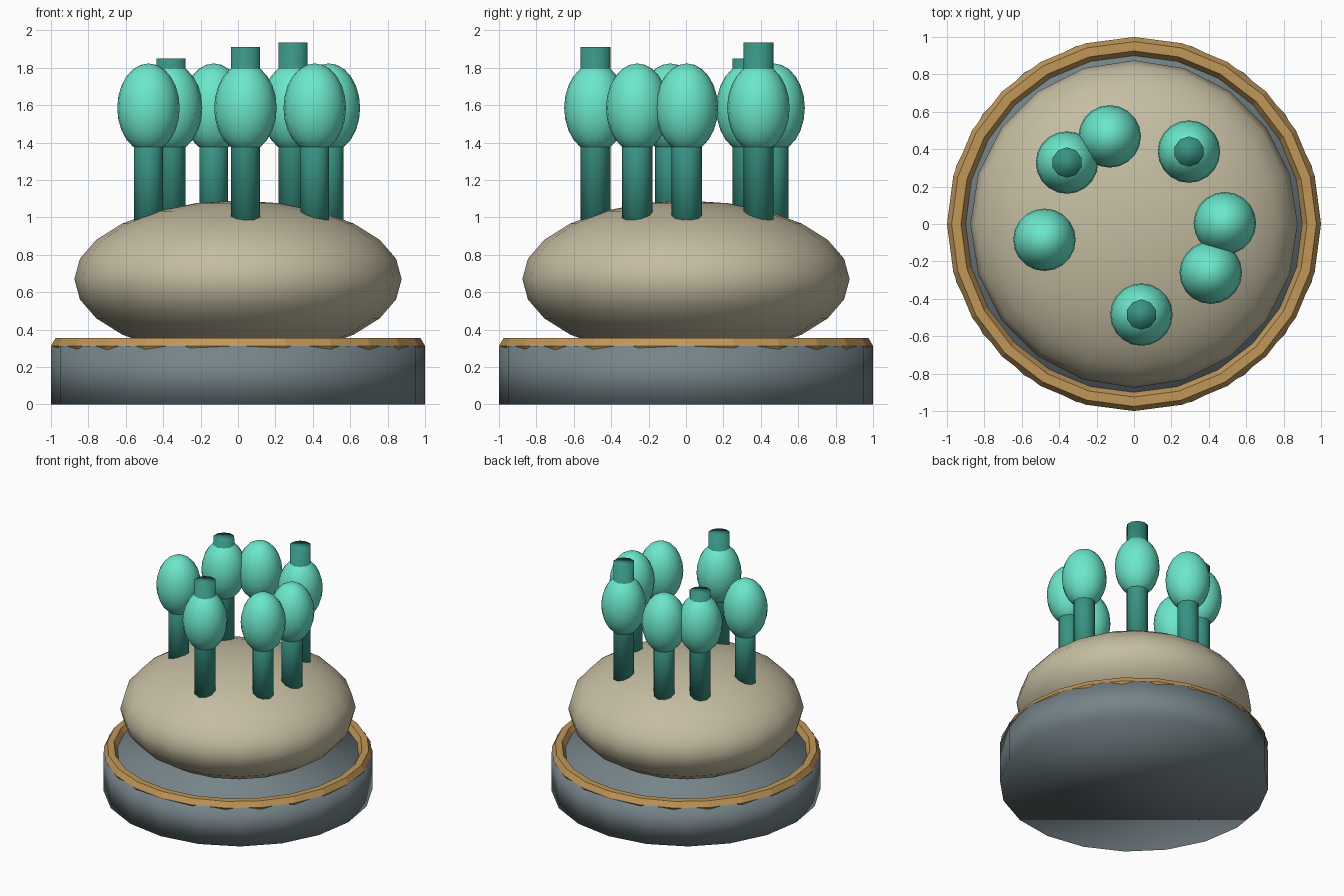
import bpy
from math import cos, sin, radians

if "Cube" in bpy.data.objects:
    bpy.data.objects.remove(bpy.data.objects["Cube"])


def material(name, rgb):
    m = bpy.data.materials.new(name)
    m.diffuse_color = (*rgb, 1.0)
    m.use_nodes = True
    m.node_tree.nodes["Principled BSDF"].inputs["Base Color"].default_value = m.diffuse_color
    return m


SLATE = material("slate", (0.18, 0.23, 0.25))
TAN = material("tan", (0.53, 0.31, 0.10))
SAND = material("sand", (0.56, 0.51, 0.36))
MINT = material("mint", (0.15, 0.80, 0.60))
TEAL = material("teal", (0.04, 0.29, 0.23))


def finish(name, mat, smooth=True):
    ob = bpy.context.object
    ob.name = name
    ob.data.materials.append(mat)
    for p in ob.data.polygons:
        p.use_smooth = smooth
    return ob


def cylinder(name, mat, sides, r, z0, z1, x=0, y=0):
    bpy.ops.mesh.primitive_cylinder_add(vertices=sides, radius=r, depth=z1 - z0,
                                        location=(x, y, (z0 + z1) / 2))
    return finish(name, mat)


def ellipsoid(name, mat, segs, rings, r, h, loc):
    bpy.ops.mesh.primitive_uv_sphere_add(segments=segs, ring_count=rings,
                                         radius=1, location=loc)
    bpy.context.object.scale = (r, r, h)
    return finish(name, mat)


# Round base with a faceted rim
cylinder("base", SLATE, 20, 1.0, 0, 0.313)
bpy.ops.mesh.primitive_torus_add(major_segments=24, minor_segments=6,
                                 major_radius=0.95, minor_radius=0.05,
                                 location=(0, 0, 0.313))
finish("base_rim", TAN, smooth=False)

# Squashed cushion resting in the base
ellipsoid("cushion", SAND, 20, 12, 0.875, 0.42, (0, 0, 0.67))

# Ring of buds: angle in degrees, top of the stem (some poke through the bud)
BUDS = [(0.5, 1.6), (52.8, 1.935), (105.5, 1.6), (137.5, 1.85),
        (190, 1.6), (274.7, 1.91), (327.6, 1.6)]
for i, (angle, top) in enumerate(BUDS, 1):
    x, y = 0.486 * cos(radians(angle)), 0.486 * sin(radians(angle))
    cylinder(f"stem_{i}", TEAL, 10, 0.081, 0.9, top, x, y)
    ellipsoid(f"bud_{i}", MINT, 20, 12, 0.167, 0.238, (x, y, 1.585))
